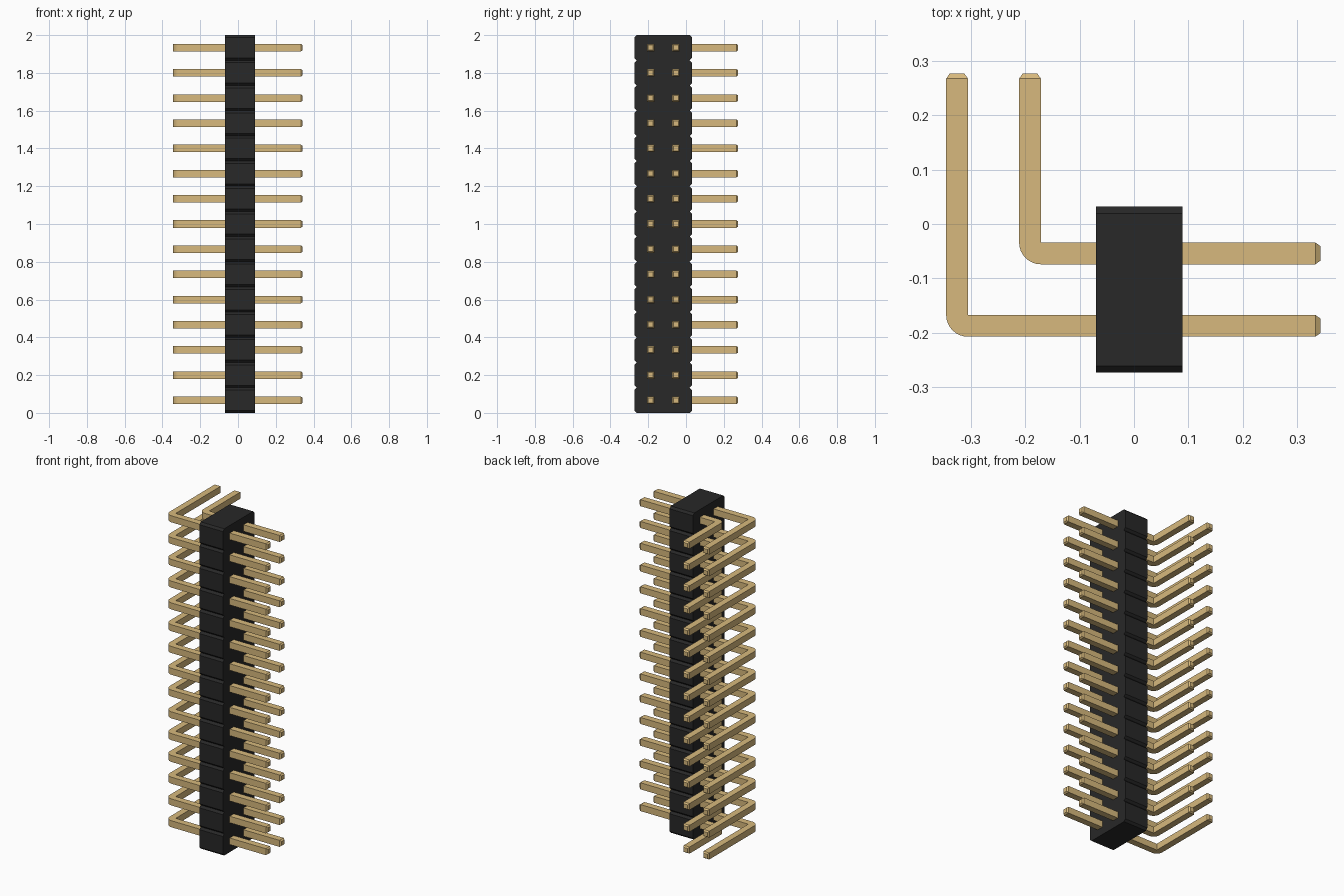
import bpy, bmesh, math

if "Cube" in bpy.data.objects:
    bpy.data.objects.remove(bpy.data.objects["Cube"], do_unlink=True)

ROWS = 15
PITCH = 2 / ROWS
PIN = 0.04      # pin thickness
TIP = 0.0095    # taper at the pin ends


def material(name, rgb):
    m = bpy.data.materials.new(name)
    m.use_nodes = True
    m.diffuse_color = (*rgb, 1)
    bsdf = next(n for n in m.node_tree.nodes if n.type == 'BSDF_PRINCIPLED')
    bsdf.inputs["Base Color"].default_value = (*rgb, 1)
    bsdf.inputs["Roughness"].default_value = 0.5
    return m


black = material("black plastic", (0.021, 0.021, 0.021))
gold = material("gold pins", (0.68, 0.485, 0.205))


def prism(outline, offset):
    """Closed outline swept along the offset vector."""
    bm = bmesh.new()
    face = bm.faces.new([bm.verts.new(p) for p in outline])
    new = bmesh.ops.extrude_face_region(bm, geom=[face])["geom"]
    verts = [v for v in new if isinstance(v, bmesh.types.BMVert)]
    bmesh.ops.translate(bm, verts=verts, vec=offset)
    bmesh.ops.recalc_face_normals(bm, faces=bm.faces[:])
    return bm


def finish(bm, name, mat):
    mesh = bpy.data.meshes.new(name)
    bm.to_mesh(mesh)
    bm.free()
    mesh.materials.append(mat)
    return mesh


def place(mesh, name, z=0):
    ob = bpy.data.objects.new(name, mesh)
    ob.location.z = z
    bpy.context.collection.objects.link(ob)
    return ob


# Housing: chamfered cells joined in one strip, giving V grooves between rows
X0, X1, Y0, Y1, C = -0.07, 0.089, -0.273, 0.032, 0.0125
right_side, left_side = [], []
for i in range(ROWS):
    z0, z1 = i * PITCH, (i + 1) * PITCH
    right_side += [(X0, Y1 - C, z0), (X0, Y1, z0 + C), (X0, Y1, z1 - C)]
    left_side += [(X0, Y0 + C, z0), (X0, Y0, z0 + C), (X0, Y0, z1 - C)]
right_side.append((X0, Y1 - C, 2))
left_side.append((X0, Y0 + C, 2))
body = prism(right_side + left_side[::-1], (X1 - X0, 0, 0))
place(finish(body, "housing", black), "housing")


# Bent pin: L outline with a rounded outer corner and tapered ends
def pin_mesh(name, cx, cy, end_x=0.333, end_y=0.267):
    outline = [(end_x, cy), (cx, cy), (cx, end_y), (cx - PIN, end_y)]
    for k in range(9):
        a = math.pi + k * math.pi / 16
        outline.append((cx + PIN * math.cos(a), cy + PIN * math.sin(a)))
    outline.append((end_x, cy - PIN))
    bm = prism([(x, y, -PIN / 2) for x, y in outline], (0, 0, PIN))
    ends = [f for f in bm.faces
            if (f.normal.x > 0.9 and f.calc_center_median().x > 0.3)
            or (f.normal.y > 0.9 and f.calc_center_median().y > 0.2)]
    bmesh.ops.inset_individual(bm, faces=ends, thickness=TIP, depth=TIP)
    return finish(bm, name, gold)


for name, cx, cy in (("inner_pin", -0.171, -0.034), ("outer_pin", -0.305, -0.167)):
    mesh = pin_mesh(name, cx, cy)
    pins = [place(mesh, f"{name}_{i + 1}", (i + 0.5) * PITCH) for i in range(ROWS)]
    bpy.ops.object.select_all(action='DESELECT')
    pins[0].select_set(True)
    bpy.context.view_layer.objects.active = pins[0]
    bpy.ops.object.shade_smooth_by_angle(angle=math.radians(30))
